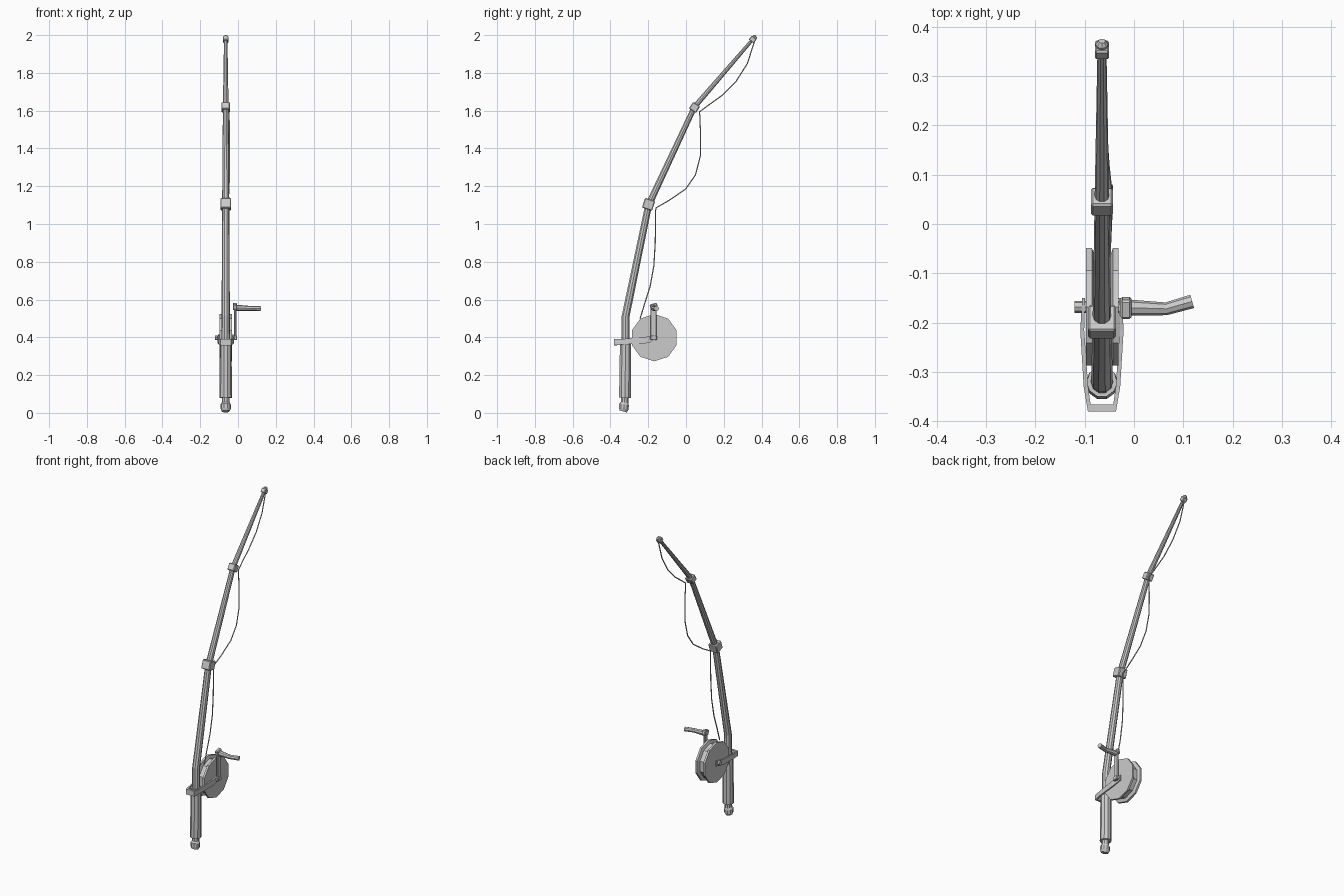
import bpy, math
from mathutils import Vector

if "Cube" in bpy.data.objects:
    bpy.data.objects.remove(bpy.data.objects["Cube"])

X0 = -0.065          # rod plane
HUB = (-0.168, 0.398)  # reel axis (y, z)


def make(name, verts, faces):
    me = bpy.data.meshes.new(name)
    me.from_pydata([tuple(v) for v in verts], [], faces)
    me.update()
    ob = bpy.data.objects.new(name, me)
    bpy.context.collection.objects.link(ob)
    return ob


def tube(name, pts, radii, sides=10, ref=(1, 0, 0), flat=1.0, phase=0.0):
    """Capped tube along pts; ref is one cross-section axis, flat scales it."""
    pts = [Vector(p) for p in pts]
    n = len(pts)
    if not isinstance(radii, (list, tuple)):
        radii = [radii] * n
    verts = []
    for i, p in enumerate(pts):
        t = Vector()
        if i > 0:
            t += (p - pts[i - 1]).normalized()
        if i < n - 1:
            t += (pts[i + 1] - p).normalized()
        t.normalize()
        r = Vector(ref)
        u = (r - t * r.dot(t)).normalized()
        w = t.cross(u)
        for k in range(sides):
            a = 2 * math.pi * k / sides + phase
            verts.append(p + radii[i] * (u * math.cos(a) * flat + w * math.sin(a)))
    faces = [tuple(range(sides))[::-1], tuple(range((n - 1) * sides, n * sides))]
    for i in range(n - 1):
        for k in range(sides):
            a, b = i * sides + k, i * sides + (k + 1) % sides
            faces.append((a, b, b + sides, a + sides))
    return make(name, verts, faces)


def box(name, loc, size, tilt=0.0, bevel=0.004):
    bpy.ops.mesh.primitive_cube_add(size=1, location=loc, rotation=(-tilt, 0, 0))
    ob = bpy.context.object
    ob.name = name
    ob.scale = size
    bpy.ops.object.transform_apply(location=False, rotation=False, scale=True)
    if bevel:
        m = ob.modifiers.new("bevel", 'BEVEL')
        m.width, m.segments = bevel, 1
    return ob


def yz(points, x=X0):
    return [(x, y, z) for y, z in points]


# Rod blank, bending at each guide
tube("rod", yz([(-0.32, 0.34), (-0.32, 0.51), (-0.198, 1.10), (0.045, 1.62), (0.36, 1.985)]),
     [0.024, 0.022, 0.019, 0.015, 0.009])
# Handle grip and slanted butt
tube("grip", yz([(-0.323, 0.08), (-0.32, 0.385)]), [0.033, 0.031])
tube("butt", yz([(-0.324, 0.09), (-0.325, 0.055), (-0.328, 0.045), (-0.329, 0.022), (-0.333, 0.008)]),
     [0.021, 0.021, 0.027, 0.027, 0.021])

# Line guides
box("lower_guide", (X0, -0.198, 1.104), (0.056, 0.056, 0.054), math.radians(18))
box("middle_guide", (X0, 0.045, 1.617), (0.045, 0.044, 0.042), math.radians(33))
box("tip_guide", (X0, 0.353, 1.977), (0.028, 0.032, 0.026), math.radians(40), 0.003)
tube("rod_tip", yz([(0.352, 1.974), (0.365, 1.990), (0.371, 1.995)]), [0.013, 0.013, 0.007], 8)

# Fishing line sagging between guides
line = [(-0.062, -0.243, 0.50), (-0.062, -0.220, 0.575), (-0.06, -0.19, 0.67), (-0.058, -0.17, 0.78),
        (-0.057, -0.163, 0.90), (-0.056, -0.160, 1.085), (-0.052, -0.09, 1.125), (-0.048, -0.002, 1.185),
        (-0.046, 0.05, 1.26), (-0.046, 0.076, 1.36), (-0.046, 0.077, 1.48), (-0.048, 0.072, 1.595),
        (-0.053, 0.12, 1.63), (-0.058, 0.19, 1.68), (-0.06, 0.265, 1.755), (-0.062, 0.325, 1.85),
        (-0.063, 0.365, 1.975)]
tube("fishing_line", line, 0.0035, 6)

# Reel: ten-sided spool, two flanges around a groove
xs = [-0.097, -0.085, -0.079, -0.049, -0.043, -0.031]
tube("spool", [(x, *HUB) for x in xs], [0.125, 0.125, 0.105, 0.105, 0.125, 0.125], 10, (0, 0, 1))
tube("axle", [(-0.121, *HUB), (-0.004, *HUB)], 0.012, 8, (0, 0, 1))

# Yoke: U-shaped strap round the rod reaching the axle on both sides
outline = [(0.0285, -0.380), (0.037, -0.330), (0.044, -0.215), (0.040, -0.150)]
low = [0.358, 0.362, 0.368, 0.382]
high = [0.390, 0.392, 0.402, 0.414]
inner = [(0.023, -0.366), (0.028, -0.330), (0.036, -0.215), (0.034, -0.150)]
order = [(-1, i) for i in (3, 2, 1, 0)] + [(1, i) for i in (0, 1, 2, 3)]
verts, faces = [], []
for s, i in order:
    for (dx, y), z in ((outline[i], low[i]), (outline[i], high[i]), (inner[i], high[i]), (inner[i], low[i])):
        verts.append((X0 + s * dx, y, z))
for j in range(len(order) - 1):
    for k in range(4):
        a, b = j * 4 + k, j * 4 + (k + 1) % 4
        faces.append((a, a + 4, b + 4, b))
e = 4 * (len(order) - 1)
faces += [(0, 1, 2, 3), (e + 3, e + 2, e + 1, e)]
make("reel_yoke", verts, faces)

# Crank arm with end block and bent handle
box("crank_arm", (-0.015, -0.172, 0.475), (0.012, 0.032, 0.18))
box("crank_hub", (-0.014, -0.172, 0.398), (0.018, 0.036, 0.026))
box("crank_end", (-0.016, -0.170, 0.563), (0.022, 0.040, 0.032), math.radians(-15))
tube("crank_handle", [(-0.02, -0.169, 0.556), (0.0, -0.170, 0.556), (0.065, -0.172, 0.553),
                      (0.118, -0.157, 0.553)], [0.016, 0.016, 0.013, 0.014], 8, (0, 0, 1))
